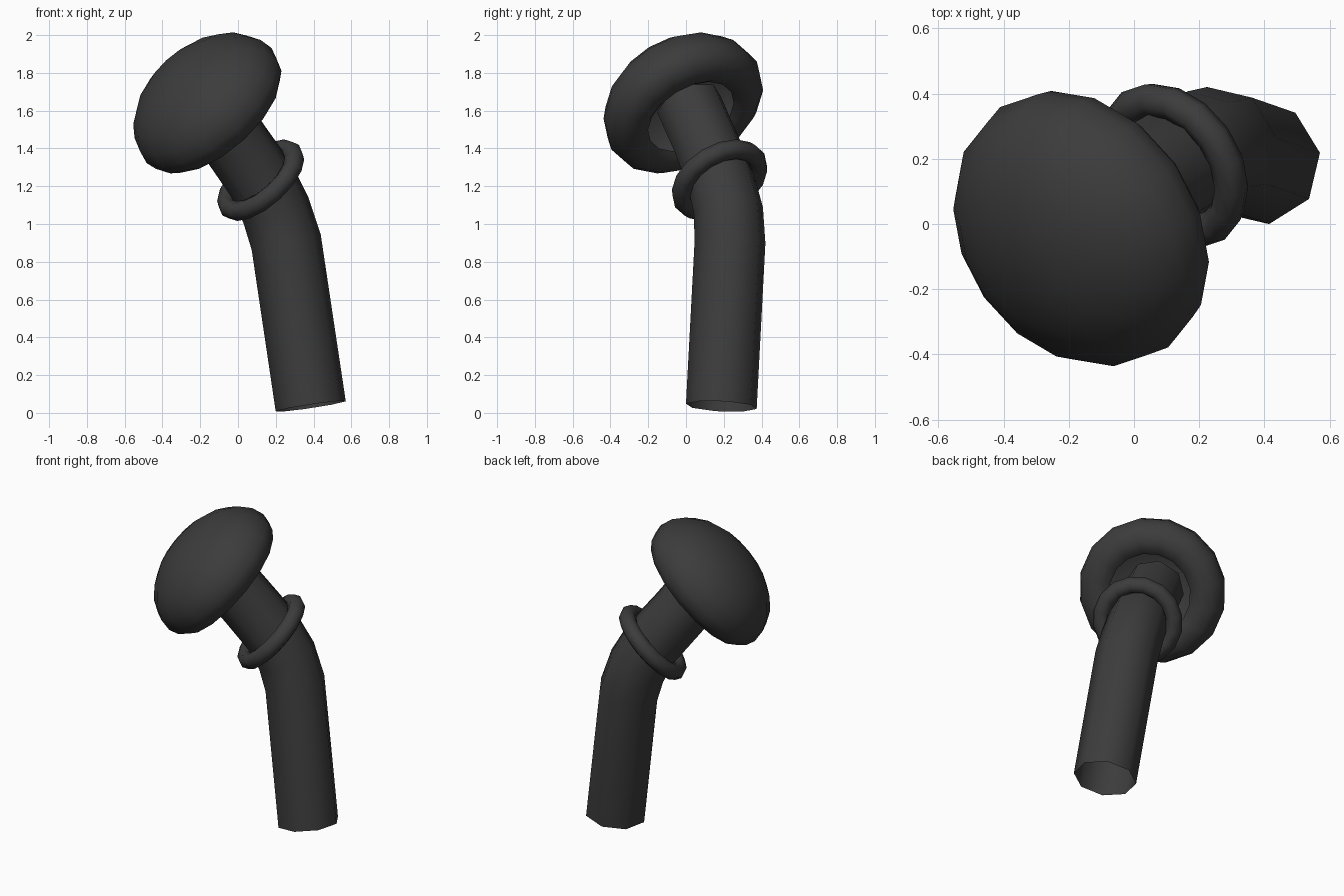
import bpy, bmesh
from math import sin, cos, pi, radians
from mathutils import Vector, Matrix

cube = bpy.data.objects.get("Cube")
if cube:
    bpy.data.objects.remove(cube, do_unlink=True)

dark = bpy.data.materials.new("dark_grey")
dark.use_nodes = True
colour = (0.045, 0.045, 0.045, 1)
dark.diffuse_color = colour
dark.node_tree.nodes["Principled BSDF"].inputs["Base Color"].default_value = colour

HEAD = Vector((-0.153, -0.01, 1.627))
AXIS = Vector((-0.60, -0.42, 0.68)).normalized()


def finish(name, bm):
    bmesh.ops.recalc_face_normals(bm, faces=bm.faces[:])
    mesh = bpy.data.meshes.new(name)
    bm.to_mesh(mesh)
    bm.free()
    mesh.materials.append(dark)
    for poly in mesh.polygons:
        poly.use_smooth = True
    obj = bpy.data.objects.new(name, mesh)
    bpy.context.collection.objects.link(obj)
    return obj


def bridge(bm, rings, wrap=False):
    pairs = list(zip(rings, rings[1:])) + ([(rings[-1], rings[0])] if wrap else [])
    for a, b in pairs:
        n = len(a)
        for i in range(n):
            j = (i + 1) % n
            bm.faces.new((a[i], a[j], b[j], b[i]))


def lathe(name, profile, sides, centre, axis, wrap=False, apex=None):
    # Turn a (radius, height) profile around an axis
    bm = bmesh.new()
    place = Matrix.Translation(centre) @ axis.to_track_quat('Z', 'Y').to_matrix().to_4x4()
    rings = [[bm.verts.new(place @ Vector((r * cos(2 * pi * i / sides), r * sin(2 * pi * i / sides), h)))
              for i in range(sides)] for r, h in profile]
    bridge(bm, rings, wrap)
    if apex is not None:
        tip = bm.verts.new(place @ Vector((0, 0, apex)))
        for i in range(sides):
            bm.faces.new((rings[-1][i], rings[-1][(i + 1) % sides], tip))
    return finish(name, bm)


# Domed head with a rolled lip, open underneath
radius, height, lip = 0.45, 0.30, 0.12
under = [(0.25, -0.085), (0.285, -0.112)]
roll = [(radius - lip + lip * cos(radians(a)), lip * sin(radians(a))) for a in (-90, -60, -30, 0)]
dome = [(radius * cos(radians(a)), height * sin(radians(a))) for a in range(15, 90, 15)]
lathe("domed_head", under + roll + dome, 16, HEAD, AXIS, apex=height)

# Collar ring around the neck
tube = [(0.224 + 0.052 * cos(pi * k / 4), 0.052 * sin(pi * k / 4)) for k in range(8)]
lathe("collar_ring", tube, 16, Vector((0.12, 0.178, 1.232)), AXIS, wrap=True)

# Bent eight-sided stem, open at the foot, running up into the head
path = [Vector(p) for p in ((0.385, 0.187, 0.035), (0.255, 0.233, 0.905),
                            (0.2, 0.224, 1.075), (0.122, 0.183, 1.235),
                            (-0.008, 0.11, 1.42), (-0.15, 0.015, 1.635))]
radii = [0.19, 0.19, 0.187, 0.183, 0.18, 0.18]
bm = bmesh.new()
rings = []
side = Vector((cos(radians(9)), sin(radians(9)), 0))
for k, (p, r) in enumerate(zip(path, radii)):
    before = (p - path[k - 1]).normalized() if k else Vector()
    after = (path[k + 1] - p).normalized() if k + 1 < len(path) else Vector()
    tangent = (before + after).normalized()
    side = (side - tangent * side.dot(tangent)).normalized()
    across = tangent.cross(side)
    rings.append([bm.verts.new(p + r * (side * cos(pi * i / 4) + across * sin(pi * i / 4)))
                  for i in range(8)])
bridge(bm, rings)
finish("bent_stem", bm)
